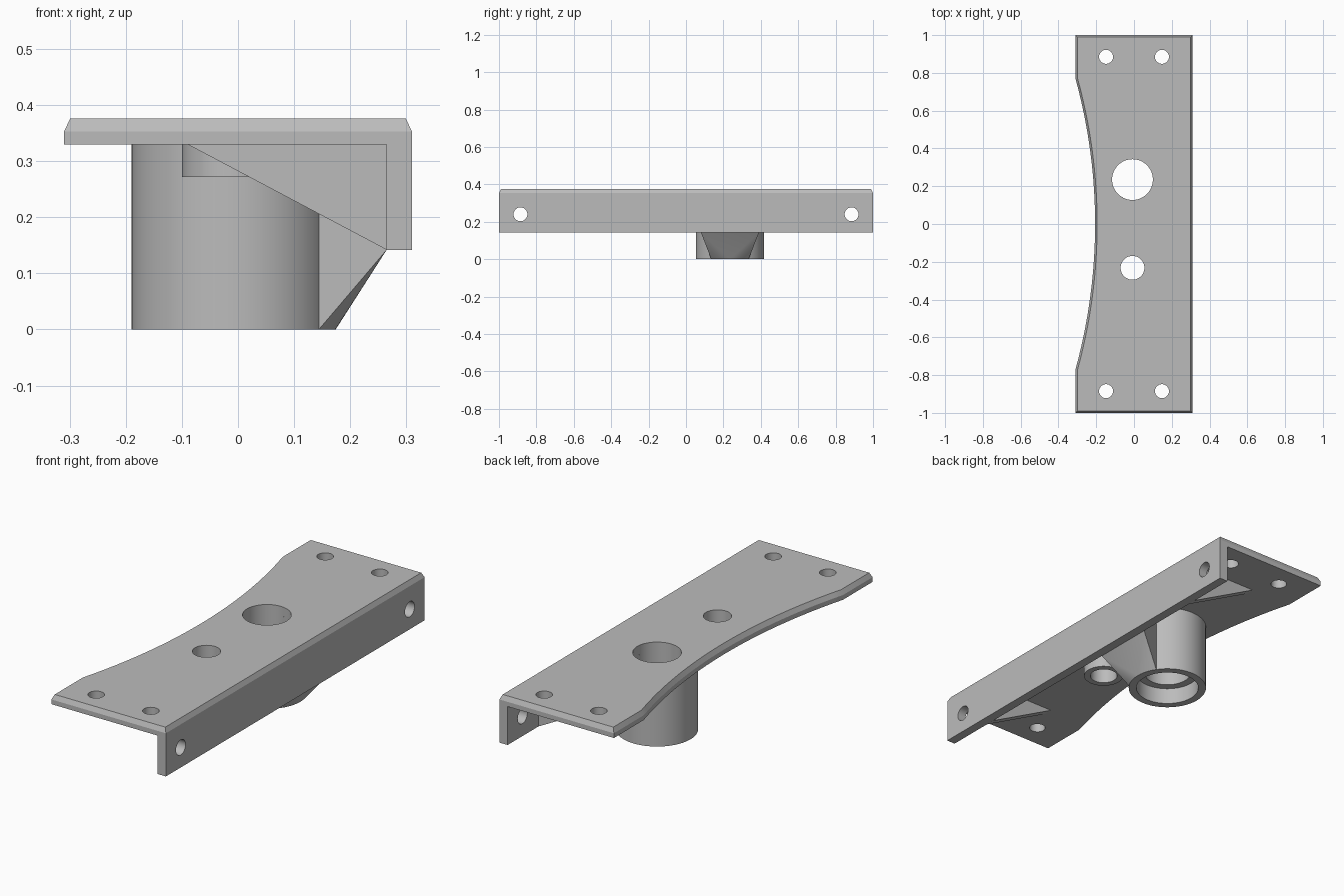
import bpy, bmesh, math
from mathutils import Matrix, Vector

cube = bpy.data.objects.get("Cube")
if cube:
    bpy.data.objects.remove(cube, do_unlink=True)

grey = bpy.data.materials.new("plain grey")
grey.use_nodes = True
grey.diffuse_color = (0.5, 0.5, 0.5, 1)
grey.node_tree.nodes["Principled BSDF"].inputs["Base Color"].default_value = (0.5, 0.5, 0.5, 1)

# Shared dimensions
HX, HY = 0.31, 1.0
UNDER, RIM, TOP = 0.33, 0.353, 0.376
WALL_IN, WALL_LOW = 0.265, 0.142
HOLE_X, TUBE_Y, BOSS_Y = -0.008, 0.235, -0.232
TUBE_R, BORE_R, BOSS_HOLE, SCREW_R = 0.182, 0.108, 0.063, 0.037


def finish(name, bm):
    bmesh.ops.recalc_face_normals(bm, faces=bm.faces[:])
    mesh = bpy.data.meshes.new(name)
    bm.to_mesh(mesh)
    bm.free()
    mesh.materials.append(grey)
    obj = bpy.data.objects.new(name, mesh)
    bpy.context.collection.objects.link(obj)
    return obj


def smooth(obj):
    bpy.ops.object.select_all(action='DESELECT')
    obj.select_set(True)
    bpy.context.view_layer.objects.active = obj
    bpy.ops.object.shade_smooth_by_angle(angle=math.radians(25))


def prism(name, outline, offset):
    """Extrude a flat outline of 3D points along an offset."""
    bm = bmesh.new()
    face = bm.faces.new([bm.verts.new(p) for p in outline])
    new = bmesh.ops.extrude_face_region(bm, geom=[face])["geom"]
    moved = [v for v in new if isinstance(v, bmesh.types.BMVert)]
    bmesh.ops.translate(bm, verts=moved, vec=offset)
    return finish(name, bm)


def drill(obj, holes, axis='Z'):
    """Cut round holes, given as (centre, radius), through an object."""
    bm = bmesh.new()
    turn = Matrix.Rotation(math.pi / 2, 4, 'Y') if axis == 'X' else Matrix()
    for centre, r in holes:
        bmesh.ops.create_cone(bm, cap_ends=True, segments=48, radius1=r, radius2=r,
                              depth=0.2, matrix=Matrix.Translation(centre) @ turn)
    cutter = finish("hole_cutter", bm)
    cutter.hide_render = True
    mod = obj.modifiers.new("holes", 'BOOLEAN')
    mod.operation, mod.solver, mod.object = 'DIFFERENCE', 'EXACT', cutter
    bpy.context.view_layer.objects.active = obj
    bpy.ops.object.modifier_apply(modifier=mod.name)
    bpy.data.objects.remove(cutter, do_unlink=True)


def lathe(name, profile, y, steps=64):
    """Revolve a closed (radius, height) profile around a vertical axis."""
    bm = bmesh.new()
    verts = [bm.verts.new((HOLE_X + r, y, z)) for r, z in profile]
    edges = [bm.edges.new((a, b)) for a, b in zip(verts, verts[1:] + verts[:1])]
    bmesh.ops.spin(bm, geom=verts + edges, cent=(HOLE_X, y, 0), axis=(0, 0, 1),
                   angle=2 * math.pi, steps=steps)
    bmesh.ops.remove_doubles(bm, verts=bm.verts[:], dist=1e-5)
    smooth(finish(name, bm))


# Top plate: scooped left edge and a chamfer around the upper rim
half_chord, sag = 0.77, 0.104
radius = (half_chord ** 2 + sag ** 2) / (2 * sag)
outline = [(HX, -HY, UNDER), (HX, HY, UNDER), (-HX, HY, UNDER)]
for i in range(33):
    y = half_chord * (1 - i / 16)
    outline.append((-HX + sag - radius + math.sqrt(radius ** 2 - y ** 2), y, UNDER))
outline.append((-HX, -HY, UNDER))
plate = prism("top_plate", outline, (0, 0, RIM - UNDER))
bm = bmesh.new()
bm.from_mesh(plate.data)
upper = [f for f in bm.faces if f.normal.z > 0.9]
bmesh.ops.inset_individual(bm, faces=upper, thickness=0.011, use_even_offset=True)
bmesh.ops.translate(bm, verts=upper[0].verts[:], vec=(0, 0, TOP - RIM))
bm.to_mesh(plate.data)
bm.free()
screws = [((x, y, UNDER), SCREW_R) for x in (-0.148, 0.148) for y in (-0.885, 0.885)]
drill(plate, screws + [((HOLE_X, TUBE_Y, UNDER), BORE_R), ((HOLE_X, BOSS_Y, UNDER), BOSS_HOLE)])
smooth(plate)

# Side wall hanging from the right edge
wall = prism("side_wall", [(WALL_IN, -HY, WALL_LOW), (HX, -HY, WALL_LOW),
                           (HX, -HY, UNDER), (WALL_IN, -HY, UNDER)], (0, 2 * HY, 0))
drill(wall, [((0.29, y, 0.24), SCREW_R) for y in (-0.885, 0.885)], 'X')
smooth(wall)

# Large counterbored tube and small boss under the plate
lathe("large_tube", [(TUBE_R, 0), (TUBE_R, UNDER), (BORE_R, UNDER), (BORE_R, 0.08),
                     (0.146, 0.08), (0.146, 0)], TUBE_Y)
lathe("small_boss", [(0.092, 0.272), (0.092, UNDER), (BOSS_HOLE, UNDER),
                     (BOSS_HOLE, 0.272)], BOSS_Y, 48)

# Flared rib joining the tube to the wall
bm = bmesh.new()
spread = math.asin(0.1 / TUBE_R)
for i in range(13):
    a = spread * (i / 6 - 1)
    p = Vector((HOLE_X + TUBE_R * math.cos(a), TUBE_Y + TUBE_R * math.sin(a), 0))
    bm.verts.new(p)
    if i in (0, 12):
        bm.verts.new(p + Vector((0, 0, UNDER)))
for y in (-0.155, 0.155):
    for z in (WALL_LOW, UNDER):
        bm.verts.new((WALL_IN, TUBE_Y + y, z))
bmesh.ops.convex_hull(bm, input=bm.verts[:])
smooth(finish("tube_rib", bm))

# Triangular gussets near both ends
for name, y in (("front_gusset", -0.74), ("back_gusset", 0.74)):
    prism(name, [(-0.09, y - 0.023, UNDER), (WALL_IN, y - 0.023, WALL_LOW),
                 (WALL_IN, y - 0.023, UNDER)], (0, 0.046, 0))
